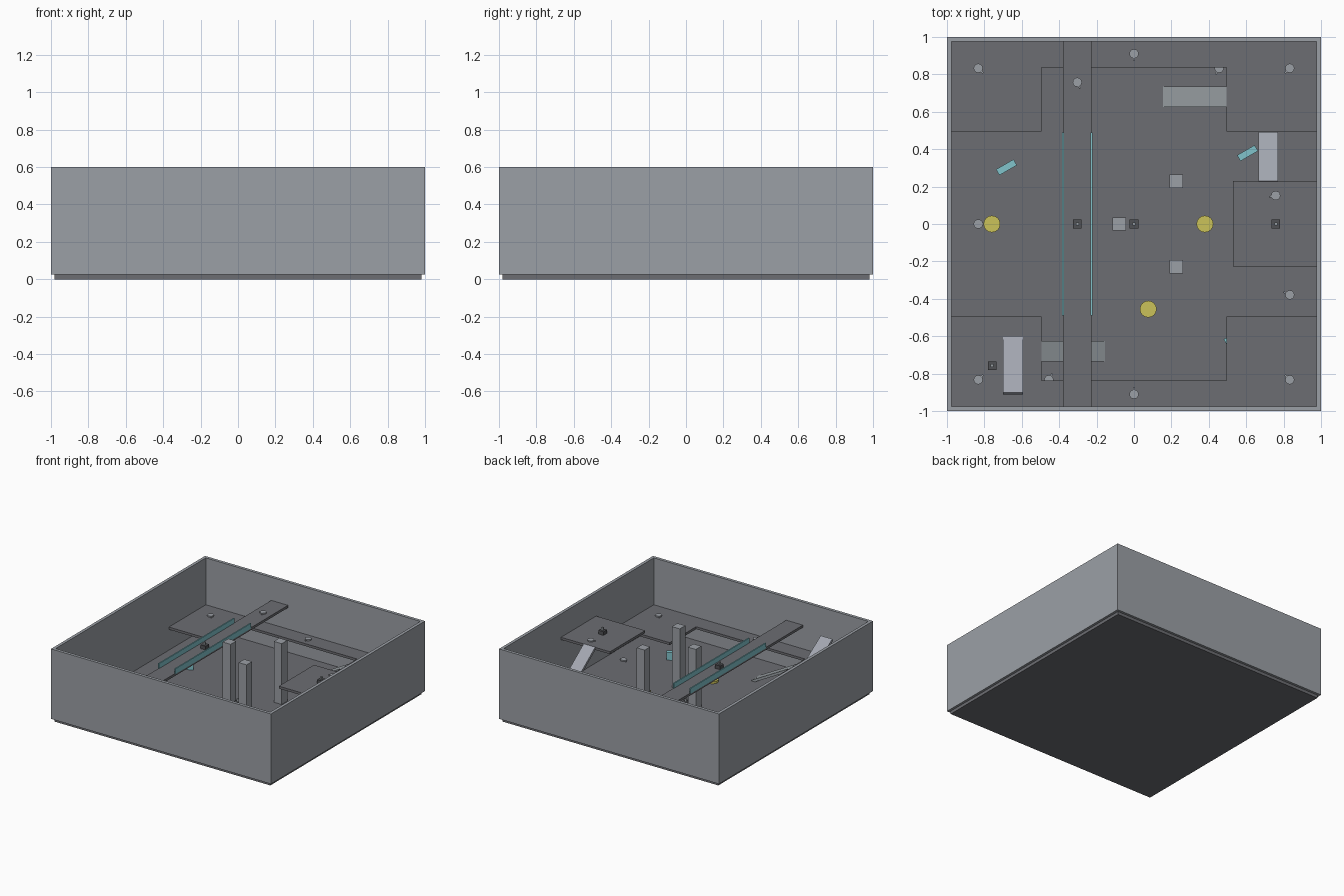
import bpy, bmesh, math
from mathutils import Vector, Matrix

if "Cube" in bpy.data.objects:
    bpy.data.objects.remove(bpy.data.objects["Cube"])


def mat(name, r, g, b):
    m = bpy.data.materials.new(name)
    m.diffuse_color = (r, g, b, 1)
    m.use_nodes = True
    m.node_tree.nodes["Principled BSDF"].inputs["Base Color"].default_value = m.diffuse_color
    return m


WALL = mat("wall_grey", 0.33, 0.35, 0.38)
FLOOR = mat("floor_grey", 0.15, 0.153, 0.168)
RAMP = mat("ramp_grey", 0.32, 0.35, 0.37)
HIGH = mat("high_ramp_grey", 0.36, 0.38, 0.43)
DARK = mat("dark_grey", 0.08, 0.083, 0.09)
TEAL = mat("teal", 0.22, 0.55, 0.60)
YELLOW = mat("yellow", 0.60, 0.54, 0.10)

FLOOR_Z, MID_Z, TOP_Z, SLAB = 0.025, 0.215, 0.41, 0.02


def finish(name, bm, m):
    bmesh.ops.recalc_face_normals(bm, faces=bm.faces)
    me = bpy.data.meshes.new(name)
    bm.to_mesh(me)
    bm.free()
    me.materials.append(m)
    ob = bpy.data.objects.new(name, me)
    bpy.context.collection.objects.link(ob)
    return ob


def prism(name, pts, z0, z1, m):
    bm = bmesh.new()
    face = bm.faces.new([bm.verts.new((x, y, z0)) for x, y in pts])
    ext = bmesh.ops.extrude_face_region(bm, geom=[face])
    verts = [v for v in ext["geom"] if isinstance(v, bmesh.types.BMVert)]
    bmesh.ops.translate(bm, verts=verts, vec=(0, 0, z1 - z0))
    return finish(name, bm, m)


def box(name, x0, x1, y0, y1, z0, z1, m):
    return prism(name, [(x0, y0), (x1, y0), (x1, y1), (x0, y1)], z0, z1, m)


def turned_box(name, x, y, length, width, angle, z0, z1, m):
    rot = Matrix.Rotation(angle, 2)
    pts = [rot @ Vector((sx * length / 2, sy * width / 2)) + Vector((x, y))
           for sx, sy in ((-1, -1), (1, -1), (1, 1), (-1, 1))]
    return prism(name, pts, z0, z1, m)


def disc(name, x, y, r, z0, z1, sides, m):
    pts = [(x + r * math.cos(math.tau * i / sides), y + r * math.sin(math.tau * i / sides))
           for i in range(sides)]
    return prism(name, pts, z0, z1, m)


def ramp(name, low, high, width, m):
    # tilted plank whose upper surface runs from low to high
    a, b = Vector(low), Vector(high)
    d = (b - a).normalized()
    side = d.cross(Vector((0, 0, 1))).normalized() * width / 2
    drop = side.cross(d).normalized() * SLAB
    if drop.z > 0:
        drop = -drop
    bm = bmesh.new()
    bottom = [bm.verts.new(p + drop) for p in (a - side, a + side, b + side, b - side)]
    top = [bm.verts.new(p) for p in (a - side, a + side, b + side, b - side)]
    bm.faces.new(bottom)
    bm.faces.new(top)
    for i in range(4):
        j = (i + 1) % 4
        bm.faces.new((bottom[i], bottom[j], top[j], top[i]))
    return finish(name, bm, m)


# floor and outer walls
box("floor", -0.98, 0.98, -0.98, 0.98, 0, FLOOR_Z, FLOOR)
for s, n in ((-1, "front"), (1, "back")):
    y0, y1 = sorted((s * 0.975, s))
    box(n + "_wall", -1, 1, y0, y1, FLOOR_Z, 0.6, WALL)
for s, n in ((-1, "left"), (1, "right")):
    x0, x1 = sorted((s * 0.975, s))
    box(n + "_wall", x0, x1, -0.975, 0.975, FLOOR_Z, 0.6, WALL)

# U-shaped middle galleries at front and back
U = [(-0.975, 0.975), (-0.975, 0.495), (-0.495, 0.495), (-0.495, 0.838),
     (0.495, 0.838), (0.495, 0.495), (0.975, 0.495), (0.975, 0.975)]
for s, n in ((-1, "front"), (1, "back")):
    prism(n + "_gallery", [(x, s * y) for x, y in U], MID_Z - SLAB, MID_Z, FLOOR)

# upper bridge with rails, and upper side platform
box("bridge", -0.38, -0.228, -0.975, 0.975, TOP_Z - SLAB, TOP_Z, FLOOR)
for x, n in ((-0.38, "left"), (-0.228, "right")):
    box(n + "_bridge_rail", x - 0.005, x + 0.005, -0.49, 0.49, TOP_Z - 0.003, 0.45, TEAL)
box("side_platform", 0.53, 0.975, -0.227, 0.23, TOP_Z - SLAB - 0.002, TOP_Z - 0.002, FLOOR)

# pillars
for i, (x, y) in enumerate(((-0.078, 0), (0.227, 0.228), (0.227, -0.228))):
    box(f"pillar_{i + 1}", x - 0.036, x + 0.036, y - 0.036, y + 0.036, FLOOR_Z, 0.525, WALL)

# ramps between the levels
for s, n in ((-1, "front"), (1, "back")):
    ramp(n + "_low_ramp", (s * 0.155, s * 0.68, FLOOR_Z + 0.005), (s * 0.495, s * 0.68, MID_Z), 0.108, RAMP)
ramp("right_high_ramp", (0.717, 0.493, MID_Z), (0.717, 0.23, TOP_Z), 0.105, HIGH)
ramp("left_high_ramp", (-0.647, -0.605, MID_Z), (-0.647, -0.9, TOP_Z), 0.105, HIGH)

# item pedestals with a stud on top
for i, (x, y, z) in enumerate(((-0.303, 0, TOP_Z), (0, 0, FLOOR_Z),
                               (0.758, 0, TOP_Z - 0.002), (-0.758, -0.757, MID_Z))):
    box(f"pedestal_{i + 1}", x - 0.023, x + 0.023, y - 0.023, y + 0.023, z, z + 0.03, DARK)
    box(f"pedestal_stud_{i + 1}", x - 0.008, x + 0.008, y - 0.008, y + 0.008, z + 0.03, z + 0.052, RAMP)

# start markers, each with a pointer towards the centre
MARKERS = [(-0.833, 0.833, MID_Z), (0.833, 0.833, MID_Z), (-0.833, -0.833, MID_Z),
           (0.833, -0.833, MID_Z), (0, 0.91, MID_Z), (0, -0.91, MID_Z),
           (-0.303, 0.758, TOP_Z), (0.758, 0.152, TOP_Z - 0.002), (-0.833, 0, FLOOR_Z),
           (0.833, -0.379, FLOOR_Z), (0.455, 0.833, FLOOR_Z), (-0.455, -0.833, FLOOR_Z)]
for i, (x, y, z) in enumerate(MARKERS):
    disc(f"start_marker_{i + 1}", x, y, 0.025, z, z + 0.01, 12, WALL)
    toward = Vector((-x, -y)).normalized()
    c = Vector((x, y)) + toward * 0.022
    turned_box(f"start_pointer_{i + 1}", c.x, c.y, 0.03, 0.009,
               math.atan2(toward.y, toward.x), z, z + 0.009, WALL)

# yellow jump pads
for i, (x, y) in enumerate(((-0.76, 0), (0.379, 0), (0.076, -0.455))):
    disc(f"jump_pad_{i + 1}", x, y, 0.045, FLOOR_Z, FLOOR_Z + 0.018, 16, YELLOW)

# teal gates
for i, (x, y) in enumerate(((-0.682, 0.303), (0.607, 0.379), (0.535, -0.605))):
    turned_box(f"gate_{i + 1}", x, y, 0.108, 0.036, math.radians(30), FLOOR_Z, 0.088, TEAL)
